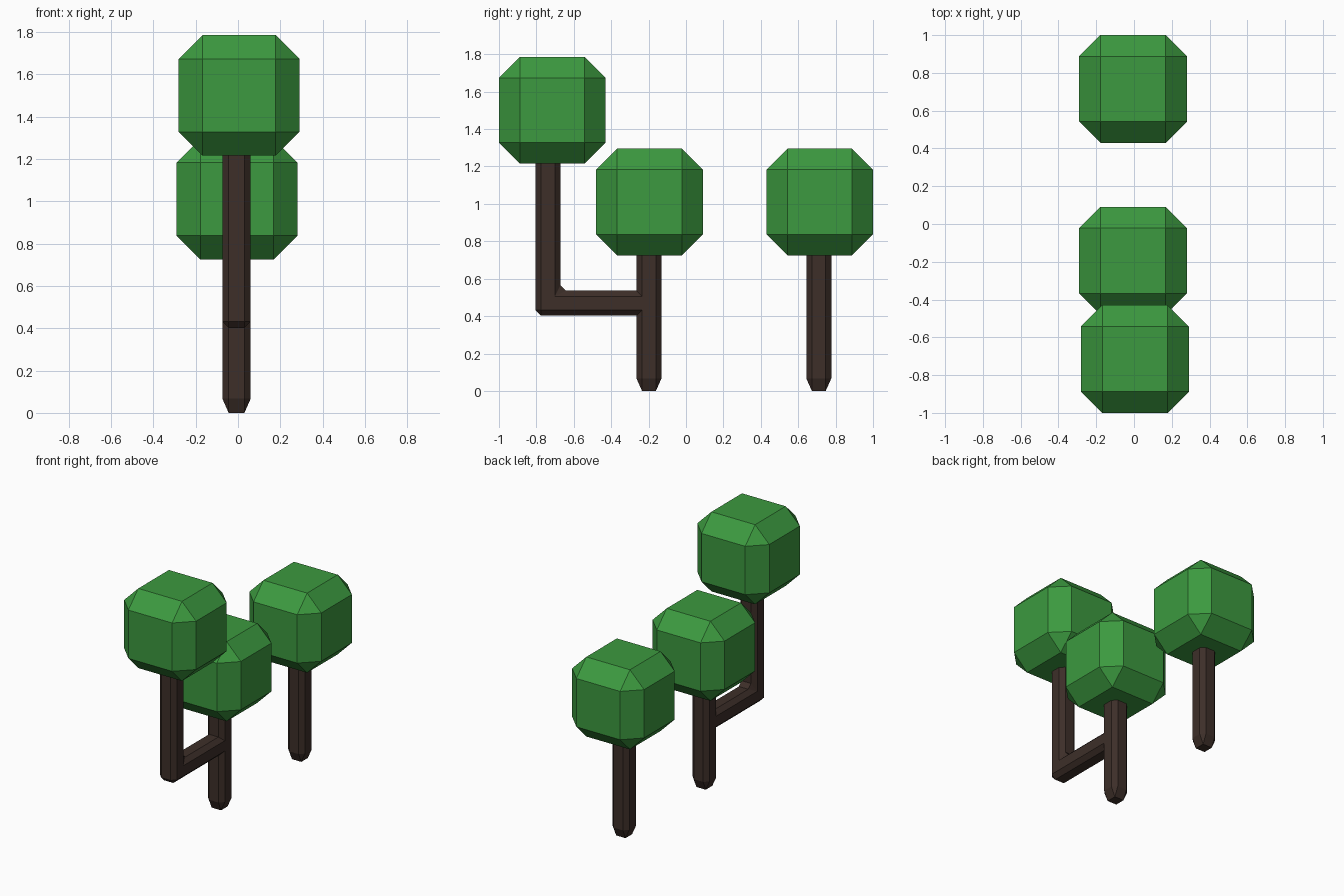
import bpy, bmesh
from itertools import product
from mathutils import Vector

if "Cube" in bpy.data.objects:
    bpy.data.objects.remove(bpy.data.objects["Cube"])


def material(name, color):
    m = bpy.data.materials.new(name)
    m.diffuse_color = color
    m.use_nodes = True
    m.node_tree.nodes["Principled BSDF"].inputs["Base Color"].default_value = m.diffuse_color
    return m


BARK = material("bark", (0.047, 0.028, 0.022, 1))
LEAF = material("leaf", (0.045, 0.32, 0.05, 1))


def finish(bm, name, mat):
    bmesh.ops.recalc_face_normals(bm, faces=bm.faces)
    mesh = bpy.data.meshes.new(name)
    bm.to_mesh(mesh)
    bm.free()
    mesh.materials.append(mat)
    ob = bpy.data.objects.new(name, mesh)
    bpy.context.collection.objects.link(ob)
    return ob


def chamfer_box(name, center, half, cut, mat):
    """Box with every edge cut flat, with a separate cut size per axis."""
    bm = bmesh.new()
    for signs in product((-1, 1), repeat=3):
        for full in range(3):
            bm.verts.new([center[i] + signs[i] * (half[i] - (0 if i == full else cut[i]))
                          for i in range(3)])
    bmesh.ops.convex_hull(bm, input=bm.verts)
    bmesh.ops.dissolve_limit(bm, angle_limit=0.02, verts=bm.verts, edges=bm.edges)
    return finish(bm, name, mat)


# Leaf crowns
for name, center in (("tall_crown", (0.005, -0.715, 1.5)),
                     ("middle_crown", (-0.005, -0.195, 1.01)),
                     ("rear_crown", (-0.005, 0.715, 1.01))):
    chamfer_box(name, center, (0.285,) * 3, (0.112,) * 3, LEAF)

# Straight trunks standing on the ground
for name, y in (("middle_trunk", -0.198), ("rear_trunk", 0.71)):
    chamfer_box(name, (-0.007, y, 0.41), (0.067, 0.067, 0.41), (0.03, 0.03, 0.067), BARK)

# Bent trunk: L profile in the side plane, extruded across x and chamfered
profile = [(-0.805, 0.402), (-0.225, 0.402), (-0.225, 0.536),
           (-0.671, 0.536), (-0.671, 1.3), (-0.805, 1.3)]
bm = bmesh.new()
face = bm.faces.new([bm.verts.new((-0.074, y, z)) for y, z in profile])
ext = bmesh.ops.extrude_face_region(bm, geom=[face], use_keep_orig=True)
bmesh.ops.translate(bm, vec=Vector((0.134, 0, 0)),
                    verts=[v for v in ext["geom"] if isinstance(v, bmesh.types.BMVert)])
bmesh.ops.recalc_face_normals(bm, faces=bm.faces)
# Leave the end hidden inside the middle trunk square
edges = [e for e in bm.edges if not all(v.co.y > -0.3 for v in e.verts)]
bmesh.ops.bevel(bm, geom=edges, offset=0.03, segments=1, affect='EDGES',
                offset_type='OFFSET', clamp_overlap=True)
finish(bm, "bent_trunk", BARK)
